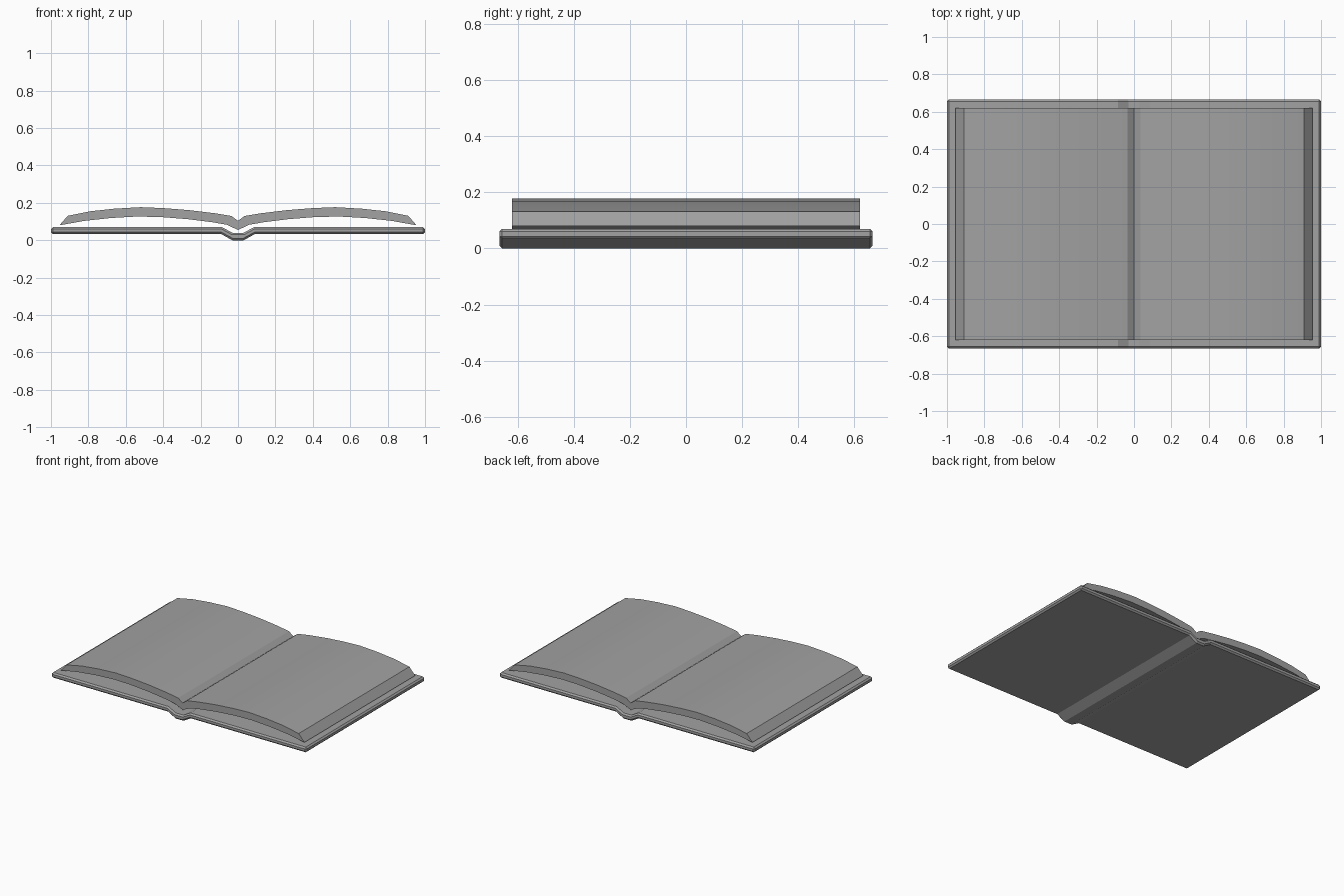
import bpy
import bmesh
import math

cube = bpy.data.objects.get("Cube")
if cube:
    bpy.data.objects.remove(cube, do_unlink=True)

# One plain grey for the whole book
grey = bpy.data.materials.new("grey")
grey.use_nodes = True
colour = (0.36, 0.36, 0.36, 1)
grey.diffuse_color = colour
grey.node_tree.nodes["Principled BSDF"].inputs["Base Color"].default_value = colour


def mirrored(points):
    """Complete a half profile, listed from the centre outwards."""
    return [(-x, z) for x, z in reversed(points) if x > 0] + points


def extrude_strip(name, top, bottom, half_depth):
    """Solid between an upper and a lower profile, extruded along y."""
    outline = mirrored(top) + mirrored(bottom)[::-1]
    bm = bmesh.new()
    face = bm.faces.new([bm.verts.new((x, -half_depth, z)) for x, z in outline])
    result = bmesh.ops.extrude_face_region(bm, geom=[face])
    moved = [v for v in result["geom"] if isinstance(v, bmesh.types.BMVert)]
    bmesh.ops.translate(bm, verts=moved, vec=(0, 2 * half_depth, 0))
    bmesh.ops.recalc_face_normals(bm, faces=bm.faces)
    mesh = bpy.data.meshes.new(name)
    bm.to_mesh(mesh)
    bm.free()
    mesh.materials.append(grey)
    obj = bpy.data.objects.new(name, mesh)
    bpy.context.collection.objects.link(obj)
    return obj


# Cover: two flat boards joined by a sunken spine, with chamfered rims
cover = extrude_strip(
    "cover",
    [(0.03, 0.04), (0.085, 0.07), (1.0, 0.07)],
    [(0.03, 0.0), (0.09, 0.033), (1.0, 0.033)],
    0.665)
bevel = cover.modifiers.new("rim_chamfer", "BEVEL")
bevel.width = 0.01
bevel.segments = 1
bevel.limit_method = "ANGLE"
bevel.angle_limit = math.radians(60)

# Pages: arched block with a centre valley and sloping fore-edges
pages = extrude_strip(
    "pages",
    [(0, 0.104), (0.035, 0.13), (0.12, 0.144), (0.26, 0.161), (0.4, 0.172),
     (0.52, 0.177), (0.66, 0.169), (0.79, 0.155), (0.91, 0.131)],
    [(0, 0.055), (0.06, 0.083), (0.14, 0.097), (0.27, 0.113), (0.41, 0.124),
     (0.54, 0.127), (0.68, 0.119), (0.82, 0.104), (0.955, 0.08)],
    0.62)

# Soft shading across the page curve, crisp folds elsewhere
bpy.ops.object.select_all(action="DESELECT")
pages.select_set(True)
bpy.context.view_layer.objects.active = pages
bpy.ops.object.shade_smooth_by_angle(angle=math.radians(15))
